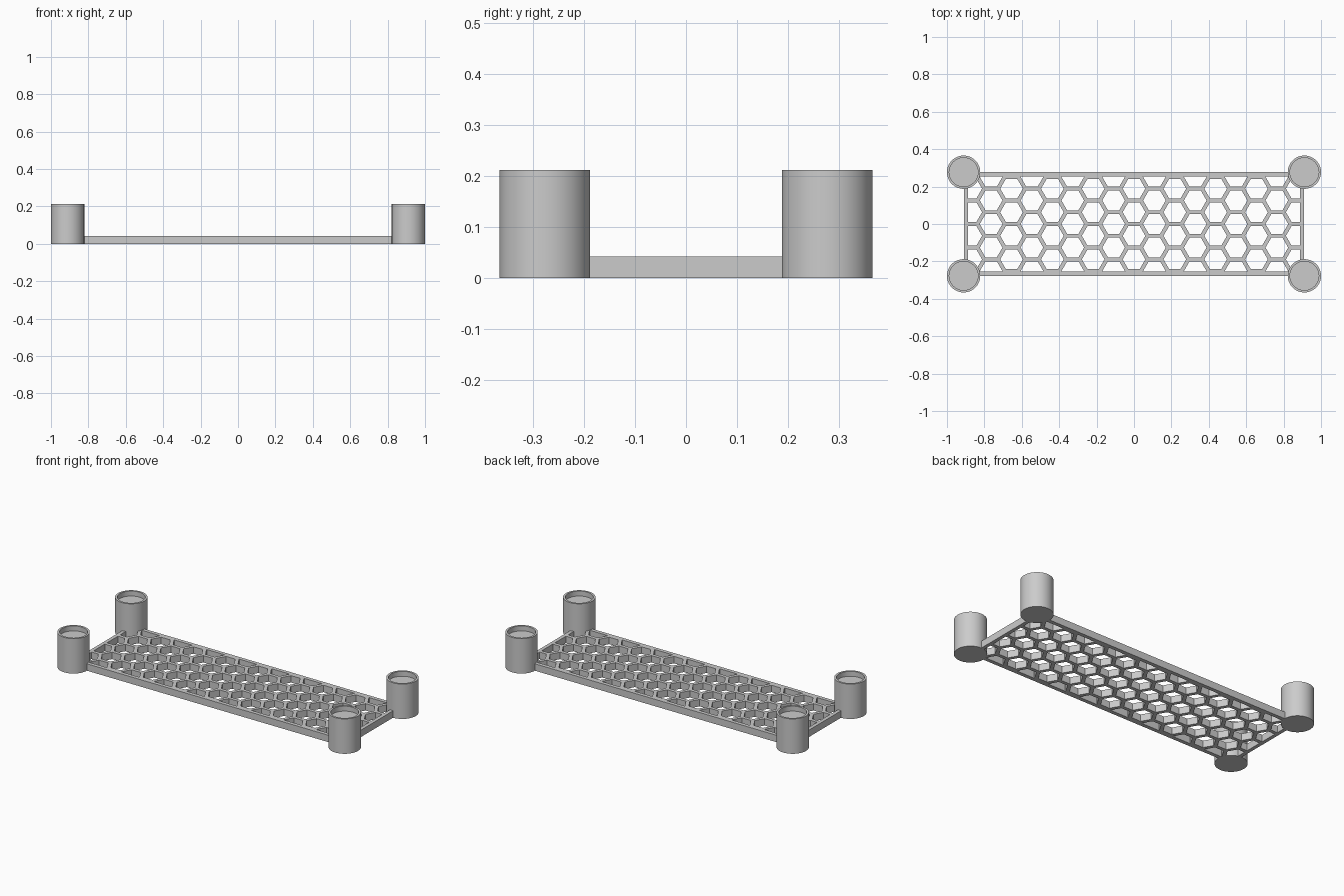
import bpy, bmesh, math
from mathutils import Matrix, Vector

if "Cube" in bpy.data.objects:
    bpy.data.objects.remove(bpy.data.objects["Cube"], do_unlink=True)

HALF_X, HALF_Y, THICK = 0.91, 0.277, 0.042    # tray outline and thickness
IN_X, IN_Y = 0.888, 0.254                     # inside of the border
PITCH, RIB = 0.126, 0.021                     # hexagon spacing and rib width
POST_R, POST_H, RIM, RECESS = 0.089, 0.212, 0.012, 0.03

grey = bpy.data.materials.new("light_grey")
grey.use_nodes = True
colour = (0.6, 0.6, 0.6, 1)
grey.diffuse_color = colour
grey.node_tree.nodes["Principled BSDF"].inputs["Base Color"].default_value = colour


def make_object(name, bm):
    mesh = bpy.data.meshes.new(name)
    bm.to_mesh(mesh)
    bm.free()
    mesh.materials.append(grey)
    obj = bpy.data.objects.new(name, mesh)
    bpy.context.collection.objects.link(obj)
    return obj


def make_box(name, hx, hy, z0, z1):
    bm = bmesh.new()
    place = Matrix.Translation((0, 0, (z0 + z1) / 2)) @ Matrix.Diagonal((2 * hx, 2 * hy, z1 - z0, 1))
    bmesh.ops.create_cube(bm, size=1, matrix=place)
    return make_object(name, bm)


def boolean(obj, other, operation):
    mod = obj.modifiers.new(operation.lower(), 'BOOLEAN')
    mod.object, mod.operation, mod.solver = other, operation, 'EXACT'
    other.hide_render = True
    bpy.context.view_layer.objects.active = obj
    bpy.ops.object.modifier_apply(modifier=mod.name)
    bpy.data.objects.remove(other, do_unlink=True)


# Honeycomb openings: staggered hexagonal prisms trimmed to the border
bm = bmesh.new()
radius = (PITCH - RIB) / math.sqrt(3)
for col in range(-8, 9):
    for row in range(-3, 3):
        y = (row + 0.5) * PITCH if col % 2 == 0 else row * PITCH
        for cy in ([y, 3 * PITCH] if row == 2 and col % 2 else [y]):
            if abs(cy) < IN_Y + PITCH / 2 - RIB:
                points = [(col * PITCH * math.sqrt(3) / 2 + radius * math.cos(k * math.pi / 3),
                           cy + radius * math.sin(k * math.pi / 3)) for k in range(6)]
                face = bm.faces.new([bm.verts.new((px, py, -0.05)) for px, py in points])
                ext = bmesh.ops.extrude_face_region(bm, geom=[face])["geom"]
                bmesh.ops.translate(bm, vec=Vector((0, 0, 0.15)),
                                    verts=[v for v in ext if isinstance(v, bmesh.types.BMVert)])
bmesh.ops.recalc_face_normals(bm, faces=bm.faces)
openings = make_object("openings_cutter", bm)
boolean(openings, make_box("border_cutter", IN_X, IN_Y, -0.03, 0.08), 'INTERSECT')

# Honeycomb tray with its solid border
tray = make_box("honeycomb_tray", HALF_X, HALF_Y, 0, THICK)
boolean(tray, openings, 'DIFFERENCE')

# Round corner posts with a shallow cup in the top
for sx, side in ((-1, "right"), (1, "left")):
    for sy, end in ((-1, "front"), (1, "back")):
        bm = bmesh.new()
        bmesh.ops.create_cone(bm, cap_ends=True, segments=64, radius1=POST_R, radius2=POST_R,
                              depth=POST_H, matrix=Matrix.Translation((0, 0, POST_H / 2)))
        top = max(bm.faces, key=lambda f: f.calc_center_median().z)
        bmesh.ops.inset_region(bm, faces=[top], thickness=RIM, use_even_offset=True)
        floor = bmesh.ops.extrude_discrete_faces(bm, faces=[top])["faces"][0]
        bmesh.ops.translate(bm, vec=Vector((0, 0, -RECESS)), verts=floor.verts)
        post = make_object(f"{end}_{side}_post", bm)
        post.location = (sx * (1 - POST_R), sy * HALF_Y, 0)
        bpy.ops.object.select_all(action='DESELECT')
        post.select_set(True)
        bpy.context.view_layer.objects.active = post
        bpy.ops.object.shade_smooth_by_angle(angle=math.radians(30))
